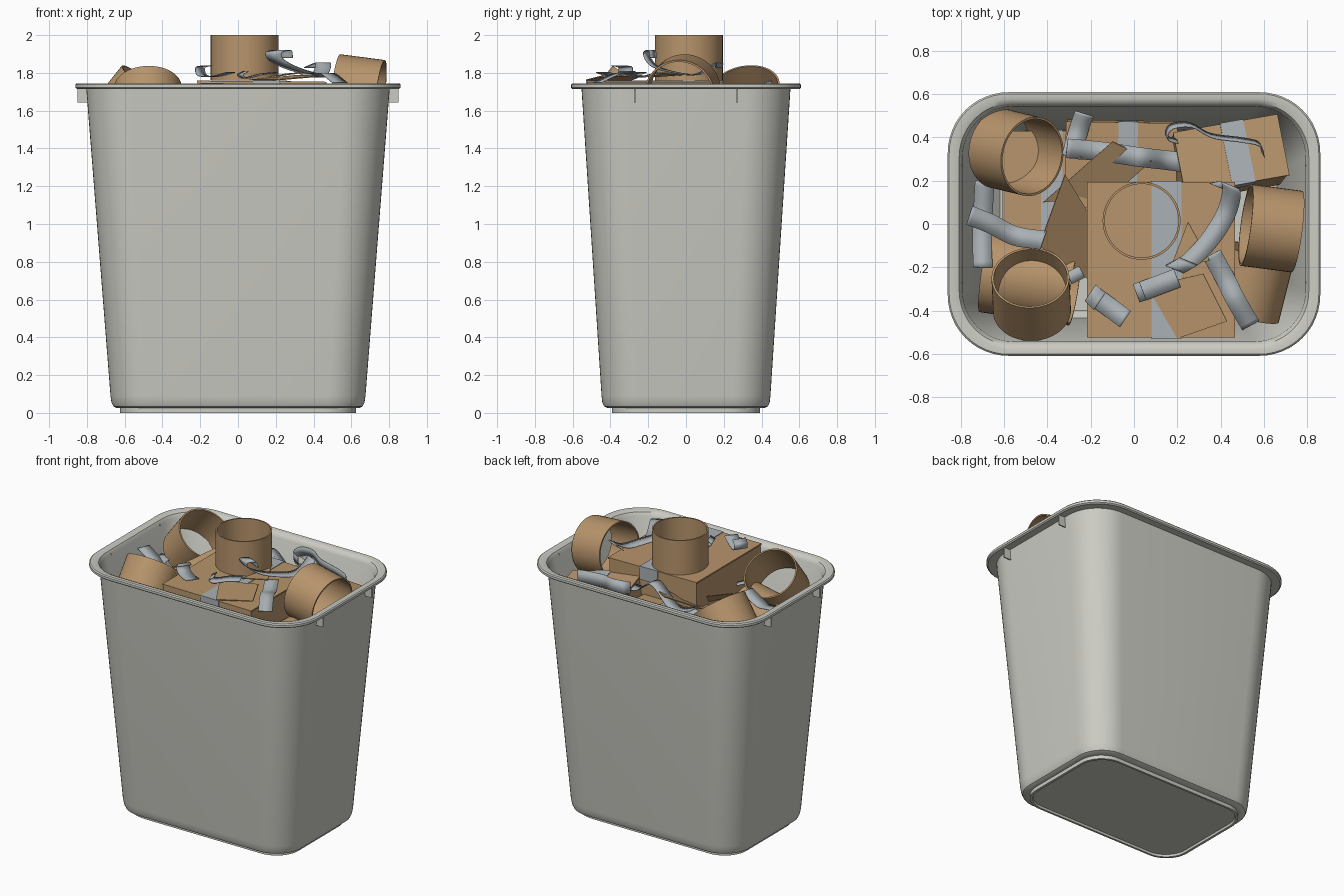
import bpy, bmesh, math
from mathutils import Vector, Matrix, Euler

if "Cube" in bpy.data.objects:
    bpy.data.objects.remove(bpy.data.objects["Cube"])


def material(name, rgb):
    m = bpy.data.materials.new(name)
    m.diffuse_color = (*rgb, 1)
    m.use_nodes = True
    m.node_tree.nodes["Principled BSDF"].inputs["Base Color"].default_value = m.diffuse_color
    return m


PLASTIC = material("grey_plastic", (0.60, 0.60, 0.55))
CARD = material("cardboard", (0.48, 0.30, 0.15))
TAPE = material("grey_tape", (0.40, 0.44, 0.46))


def finish(name, bm, mat, angle=35):
    bmesh.ops.recalc_face_normals(bm, faces=bm.faces)
    me = bpy.data.meshes.new(name)
    bm.to_mesh(me)
    bm.free()
    me.materials.append(mat)
    ob = bpy.data.objects.new(name, me)
    bpy.context.collection.objects.link(ob)
    bpy.ops.object.select_all(action='DESELECT')
    ob.select_set(True)
    bpy.context.view_layer.objects.active = ob
    bpy.ops.object.shade_smooth_by_angle(angle=math.radians(angle))
    return ob


def loft(bm, rings, closed=False):
    vs = [[bm.verts.new(p) for p in r] for r in rings]
    pairs = list(zip(vs, vs[1:])) + ([(vs[-1], vs[0])] if closed else [])
    n = len(vs[0])
    for a, b in pairs:
        for i in range(n):
            j = (i + 1) % n
            bm.faces.new((a[i], a[j], b[j], b[i]))
    return vs


def rounded_rect(hx, hy, r, z, n=12):
    pts = []
    for k, (sx, sy) in enumerate([(1, 1), (-1, 1), (-1, -1), (1, -1)]):
        for i in range(n + 1):
            a = math.pi / 2 * (k + i / n)
            pts.append((sx * (hx - r) + r * math.cos(a), sy * (hy - r) + r * math.sin(a), z))
    return pts


# Bin: one continuous skin, base -> outer wall -> rim -> inner wall -> floor
bin_profile = [  # half x, half y, corner radius, z
    (0.605, 0.375, 0.16, 0.015), (0.608, 0.378, 0.16, 0.0), (0.625, 0.392, 0.17, 0.0),
    (0.625, 0.392, 0.17, 0.025), (0.645, 0.418, 0.18, 0.027), (0.660, 0.434, 0.19, 0.035),
    (0.670, 0.443, 0.20, 0.055), (0.675, 0.447, 0.20, 0.09), (0.803, 0.553, 0.24, 1.715),
    (0.852, 0.602, 0.275, 1.715), (0.861, 0.609, 0.28, 1.722), (0.861, 0.609, 0.28, 1.738),
    (0.854, 0.602, 0.275, 1.745), (0.830, 0.578, 0.26, 1.745), (0.808, 0.560, 0.25, 1.738),
    (0.793, 0.543, 0.235, 1.715), (0.662, 0.434, 0.19, 0.09), (0.62, 0.40, 0.17, 0.05)]
bm = bmesh.new()
rings = loft(bm, [rounded_rect(*p) for p in bin_profile])
bm.faces.new(rings[0])
bm.faces.new(rings[-1])
finish("bin_body", bm, PLASTIC)

# Small support ribs under the rim at each end
bm = bmesh.new()
for sx in (-1, 1):
    for y in (-0.27, 0.27):
        bmesh.ops.create_cube(bm, size=1, matrix=Matrix.Translation((sx * 0.821, y, 1.682))
                              @ Matrix.Diagonal((0.058, 0.008, 0.075, 1)))
finish("rim_ribs", bm, PLASTIC)


# Open cardboard tubes
def tube(name, center, axis, radius=0.185, length=0.24, wall=0.01, seg=48):
    m = Matrix.Translation(center) @ Vector(axis).to_track_quat('Z', 'Y').to_matrix().to_4x4()
    h = length / 2
    prof = [(radius, -h), (radius, h), (radius - wall, h), (radius - wall, -h)]
    bm = bmesh.new()
    loft(bm, [[m @ Vector((r * math.cos(2 * math.pi * i / seg), r * math.sin(2 * math.pi * i / seg), z))
               for i in range(seg)] for r, z in prof], closed=True)
    finish(name, bm, CARD)


tube("tube_upright", (0.035, 0.015, 1.88), (0, 0, 1), 0.18)
tube("tube_back_left", (-0.545, 0.33, 1.63), (0.62, -0.15, 0.77))
tube("tube_front_left", (-0.475, -0.325, 1.63), (-0.03, 0.63, 0.77), 0.18)
tube("tube_right", (0.635, -0.02, 1.695), (-1, 0.13, 0.13), 0.19)
tube("tube_low_left", (-0.48, -0.25, 1.38), (1, -0.15, 0.1), 0.19, 0.42)
tube("tube_low_right", (0.54, -0.27, 1.40), (0.25, 1, 0.15), 0.17, 0.30)


# Cardboard boxes: carton, two top flaps and a tape band folded over the ends
def box(name, top, size, rot, tape_x, tape_w):
    sx, sy, sz = size
    m = Matrix.Translation(top) @ Euler([math.radians(a) for a in rot]).to_matrix().to_4x4()

    def block(bm, c, s):
        bmesh.ops.create_cube(bm, size=1, matrix=m @ Matrix.Translation(c) @ Matrix.Diagonal((*s, 1)))

    bm = bmesh.new()
    block(bm, (0, 0, -sz / 2 - 0.012), (sx - 0.014, sy - 0.014, sz))
    lw = sx / 2 + tape_x
    for c, w in ((-sx / 2 + lw / 2, lw), (sx / 2 - (sx - lw) / 2, sx - lw)):
        block(bm, (c, 0, -0.006), (w - 0.004, sy, 0.010))
    finish(name, bm, CARD)
    bm = bmesh.new()
    block(bm, (tape_x, 0, 0.001), (tape_w, sy + 0.008, 0.004))
    for s in (-1, 1):
        block(bm, (tape_x, s * (sy / 2 + 0.002), -0.045), (tape_w, 0.004, 0.09))
    finish(name + "_tape", bm, TAPE)


box("box_main", (0.125, -0.165, 1.757), (0.69, 0.72, 0.26), (0, 0.5, 0), 0.025, 0.14)
box("box_back_right", (0.45, 0.325, 1.63), (0.50, 0.29, 0.30), (-8, 9, 10), 0.03, 0.11)
box("box_back_middle", (-0.06, 0.27, 1.57), (0.52, 0.40, 0.30), (3, 0, -1), 0.03, 0.09)
box("box_left", (-0.38, 0.11, 1.48), (0.46, 0.64, 0.30), (0, 0, 0), 0, 0.10)


# Flat cardboard offcuts, given by their corners
def scrap(name, pts, t=0.006):
    pts = [Vector(p) for p in pts]
    n = (pts[1] - pts[0]).cross(pts[2] - pts[0]).normalized() * t
    bm = bmesh.new()
    r = loft(bm, [pts, [p + n for p in pts]])
    bm.faces.new(r[0])
    bm.faces.new(r[1])
    finish(name, bm, CARD, 20)


scrap("scrap_leaning_triangle", [(-0.32, 0.23, 1.70), (-0.44, -0.10, 1.64), (-0.22, -0.25, 1.50), (-0.205, 0.04, 1.56)])
scrap("scrap_leaning_square", [(-0.10, 0.38, 1.70), (0.08, 0.29, 1.72), (-0.10, 0.13, 1.58), (-0.42, 0.10, 1.53)])
scrap("scrap_on_box", [(0.06, -0.29, 1.765), (0.32, -0.23, 1.79), (0.43, -0.45, 1.785), (0.20, -0.53, 1.765)])
scrap("scrap_small_triangle", [(0.25, 0.01, 1.79), (0.17, -0.20, 1.775), (0.35, -0.17, 1.80)])


# Loose tape strips: ribbon swept along a smooth path
def spline(pts, steps=8):
    p = [Vector(q) for q in pts]
    p = [2 * p[0] - p[1]] + p + [2 * p[-1] - p[-2]]
    out = []
    for a, b, c, d in zip(p, p[1:], p[2:], p[3:]):
        for i in range(steps):
            t = i / steps
            out.append(0.5 * (2 * b + (c - a) * t + (2 * a - 5 * b + 4 * c - d) * t * t
                              + (3 * b - a - 3 * c + d) * t ** 3))
    return out + [p[-2]]


def strip(name, pts, width=0.09, side=None):
    path = spline(pts)
    if side is None:
        side = (path[-1] - path[0]).cross(Vector((0, 0, 1)))
    side = Vector(side).normalized() * width / 2
    bm = bmesh.new()
    rows = [(bm.verts.new(p - side), bm.verts.new(p + side)) for p in path]
    for a, b in zip(rows, rows[1:]):
        bm.faces.new((a[0], a[1], b[1], b[0]))
    ob = finish(name, bm, TAPE, 60)
    sol = ob.modifiers.new("thickness", 'SOLIDIFY')
    sol.thickness = 0.004


strips = {
    "back": [(-0.23, 0.51, 1.63), (-0.26, 0.42, 1.60), (-0.29, 0.31, 1.64)],
    "back_middle": [(-0.31, 0.35, 1.66), (-0.15, 0.335, 1.62), (0.02, 0.31, 1.74), (0.15, 0.295, 1.66), (0.26, 0.28, 1.65)],
    "left": [(-0.76, 0.04, 1.66), (-0.66, 0.0, 1.63), (-0.55, -0.055, 1.60), (-0.42, -0.075, 1.66)],
    "left_low": [(-0.69, 0.20, 1.56), (-0.70, 0.0, 1.53), (-0.70, -0.20, 1.57)],
    "front": [(-0.16, -0.36, 1.84), (-0.20, -0.32, 1.83), (-0.19, -0.33, 1.785), (-0.12, -0.38, 1.78), (-0.04, -0.44, 1.80)],
    "front_middle": [(0.04, -0.31, 1.81), (0.01, -0.32, 1.79), (0.04, -0.31, 1.77), (0.12, -0.28, 1.79), (0.20, -0.25, 1.80)],
    "right": [(0.39, 0.17, 1.83), (0.45, 0.17, 1.85), (0.43, 0.06, 1.79), (0.36, -0.06, 1.80), (0.27, -0.16, 1.83),
              (0.20, -0.20, 1.87), (0.19, -0.21, 1.91), (0.24, -0.18, 1.92), (0.25, -0.17, 1.88)],
    "front_right": [(0.36, -0.14, 1.80), (0.42, -0.25, 1.78), (0.47, -0.35, 1.80), (0.54, -0.47, 1.75)],
}
for n, pts in strips.items():
    strip("tape_strip_" + n, pts)
strip("tape_strip_curled", [(0.20, 0.38, 1.68), (0.15, 0.40, 1.70), (0.17, 0.45, 1.72), (0.26, 0.46, 1.72),
                            (0.36, 0.41, 1.70), (0.50, 0.39, 1.68), (0.58, 0.37, 1.66), (0.60, 0.32, 1.64)],
      0.08, (0.15, -0.3, 1))
strip("tape_strip_scrap", [(-0.30, -0.25, 1.62), (-0.24, -0.22, 1.60)], 0.06)
